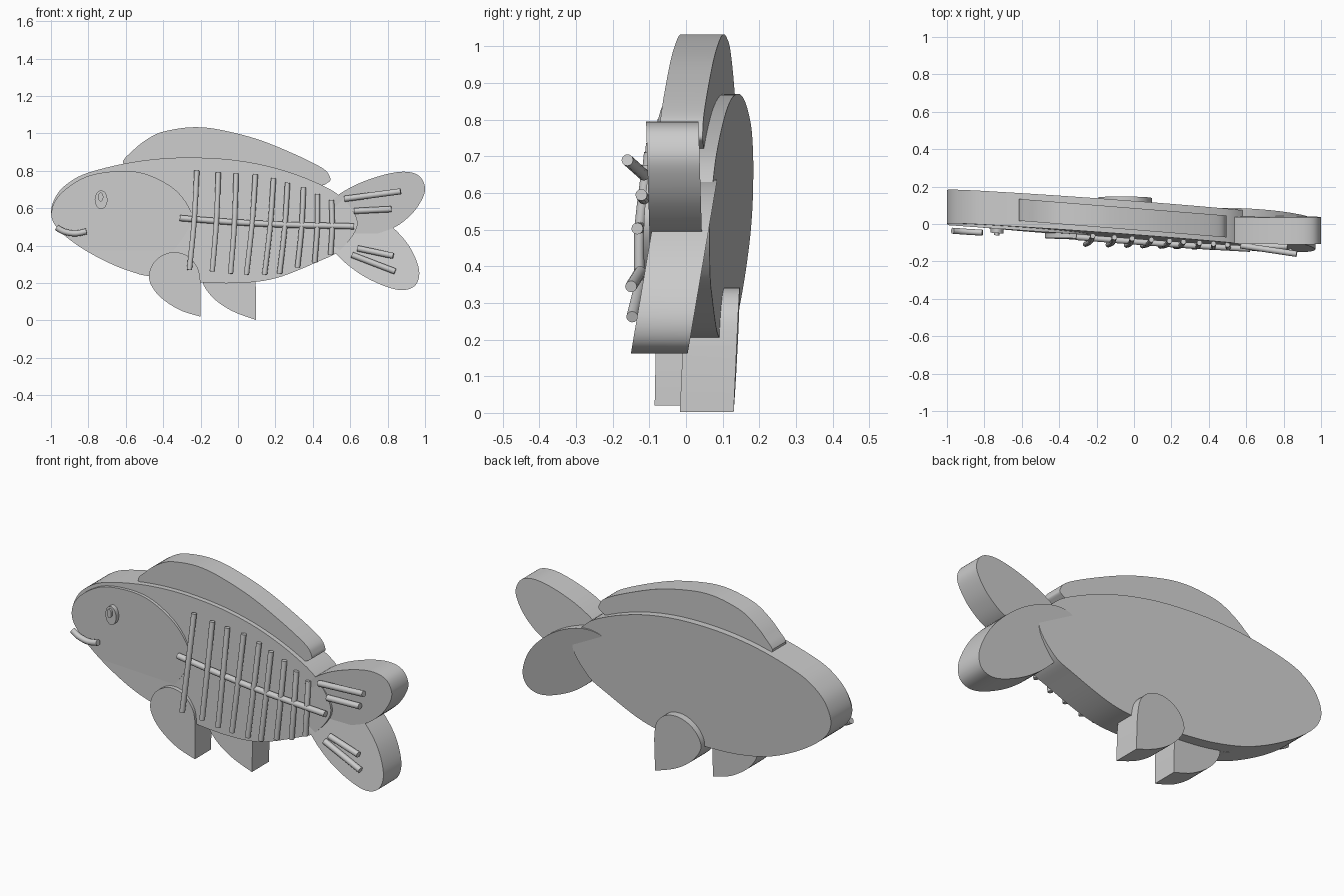
import bpy, bmesh
from mathutils import Vector

if "Cube" in bpy.data.objects:
    bpy.data.objects.remove(bpy.data.objects["Cube"])


def spline(pts, closed, n=6):
    # Catmull-Rom through the points; open outlines keep sharp end corners
    out, m = [], len(pts)
    for i in range(m if closed else m - 1):
        if closed:
            a, b, c, d = (pts[(i + k) % m] for k in (-1, 0, 1, 2))
        else:
            a, b, c, d = (pts[min(max(i + k, 0), m - 1)] for k in (-1, 0, 1, 2))
        a, b, c, d = map(Vector, (a, b, c, d))
        for s in range(n):
            t = s / n
            out.append(0.5 * (2 * b + (c - a) * t + (2 * a - 5 * b + 4 * c - d) * t * t
                              + (3 * b - a - 3 * c + d) * t ** 3))
    if not closed:
        out.append(Vector(pts[-1]))
    return out


def finish(name, bm):
    bmesh.ops.recalc_face_normals(bm, faces=bm.faces)
    me = bpy.data.meshes.new(name)
    bm.to_mesh(me)
    bm.free()
    ob = bpy.data.objects.new(name, me)
    bpy.context.collection.objects.link(ob)
    bpy.ops.object.select_all(action='DESELECT')
    ob.select_set(True)
    bpy.context.view_layer.objects.active = ob
    bpy.ops.object.shade_smooth_by_angle(angle=0.6)
    return ob


def slab(name, pts, plane, depth, closed=True):
    # x/z outline, front face y = y0 + sx*x + sz*z, extruded backwards
    y0, sx, sz = plane
    bm = bmesh.new()
    prof = spline(pts, closed)
    rings = [[bm.verts.new((p[0], y0 + sx * p[0] + sz * p[1] + o, p[1])) for p in prof]
             for o in (0, depth)]
    n = len(prof)
    for r in rings:
        bm.faces.new(r)
    for i in range(n):
        j = (i + 1) % n
        bm.faces.new((rings[0][i], rings[0][j], rings[1][j], rings[1][i]))
    return finish(name, bm)


def tube(name, pts, radius=0.016, sides=12):
    path = spline(pts, False, 5) if len(pts) > 2 else [Vector(p) for p in pts]
    bm = bmesh.new()
    rings = []
    for i, p in enumerate(path):
        t = (path[min(i + 1, len(path) - 1)] - path[max(i - 1, 0)]).normalized()
        u = t.cross(Vector((0, 1, 0))).normalized()
        v = t.cross(u)
        from math import cos, sin, tau
        rings.append([bm.verts.new(p + radius * (u * cos(tau * k / sides) + v * sin(tau * k / sides)))
                      for k in range(sides)])
    for a, b in zip(rings, rings[1:]):
        for k in range(sides):
            j = (k + 1) % sides
            bm.faces.new((a[k], a[j], b[j], b[k]))
    bm.faces.new(rings[0])
    bm.faces.new(rings[-1])
    return finish(name, bm)


def oval(cx, cz, rx, rz):
    from math import cos, sin, tau
    return [(cx + rx * cos(tau * k / 8), cz + rz * sin(tau * k / 8)) for k in range(8)]


# Body and head plate
slab("body", [(-1, .57), (-.97, .67), (-.9, .74), (-.8, .79), (-.6, .84), (-.4, .866), (-.2, .87),
              (0, .855), (.2, .815), (.4, .745), (.55, .66), (.64, .52), (.55, .38), (.43, .315),
              (.2, .225), (0, .2), (-.2, .204), (-.4, .222), (-.6, .27), (-.8, .365), (-.95, .475)],
     (-.091, -.07, .04), .18)
slab("head", [(-.997, .57), (-.955, .67), (-.82, .765), (-.65, .798), (-.5, .785), (-.35, .71),
              (-.265, .61), (-.25, .53), (-.31, .42), (-.46, .25), (-.6, .275), (-.8, .37),
              (-.95, .48)],
     (-.076, -.07, 0), .1)

# Dorsal fin
slab("dorsal_fin", [(-.6, .83), (-.56, .91), (-.45, .99), (-.35, 1.02), (-.23, 1.033), (-.1, 1.02),
                    (.1, .97), (.3, .89), (.45, .815), (.49, .77), (.485, .74), (.4, .72),
                    (.1, .77), (-.3, .8)],
     (-.032, -.08, 0), .117)

# Tail lobes
slab("tail_upper", [(.5, .63), (.6, .71), (.75, .77), (.88, .795), (.965, .775), (1, .71), (.98, .64),
                    (.92, .56), (.82, .49), (.65, .45), (.5, .5)],
     (-.085, 0, -.03), .143)
slab("tail_lower", [(.43, .6), (.5, .635), (.6, .625), (.72, .575), (.83, .495), (.92, .39), (.968, .27),
                    (.95, .19), (.88, .162), (.78, .185), (.65, .25), (.53, .35), (.45, .47)],
     (-.178, 0, .17), .155)

# Pelvic fins, one on each side
slab("pelvic_fin_front", [(-.2, .02), (-.31, .055), (-.41, .12), (-.465, .19), (-.475, .25),
                          (-.45, .31), (-.4, .35), (-.34, .365), (-.27, .345), (-.215, .28), (-.2, .2)],
     (-.09, -.02, .02), .14, False)
slab("pelvic_fin_back", [(.095, .003), (-.02, .045), (-.11, .1), (-.17, .165), (-.19, .22),
                         (-.165, .28), (-.11, .325), (-.04, .342), (.03, .325), (.08, .27), (.095, .18)],
     (-.016, -.01, .045), .147, False)

# Eye and mouth
slab("eye", oval(-.732, .645, .034, .05), (-.1, -.07, 0), .05)
slab("pupil", oval(-.734, .66, .014, .024), (-.112, -.07, 0), .04)
tube("mouth", [(-.97, -.036, .497), (-.93, -.039, .475), (-.87, -.043, .465), (-.81, -.046, .476)])

# Spine and ribs
tube("spine", [(-.31, -.07, .547), (-.05, -.09, .527), (.25, -.112, .512), (.62, -.133, .503)])
ribs = [(-.22, .8, -.26, .27), (-.105, .79, -.138, .262), (-.01, .785, -.04, .25),
        (.093, .78, .045, .245), (.19, .76, .142, .245), (.265, .735, .222, .25),
        (.35, .71, .318, .283), (.425, .675, .41, .31), (.5, .643, .495, .352)]
for i, (xt, zt, xb, zb) in enumerate(ribs):
    yt, yb = -.078 - .065 * xt, -.115 - .025 * xb
    tube(f"rib_{i + 1}", [(xt, yt, zt), ((xt + xb) / 2 + .006, (yt + yb) / 2 - .008, (zt + zb) / 2),
                          (xb, yb, zb)], .014)

# Tail rays
rays = [((.57, -.115, .65), (.87, -.16, .69)), ((.62, -.115, .585), (.82, -.122, .595)),
        ((.64, -.125, .385), (.83, -.15, .345)), ((.61, -.125, .35), (.84, -.147, .262))]
for i, r in enumerate(rays):
    tube(f"tail_ray_{i + 1}", r)
